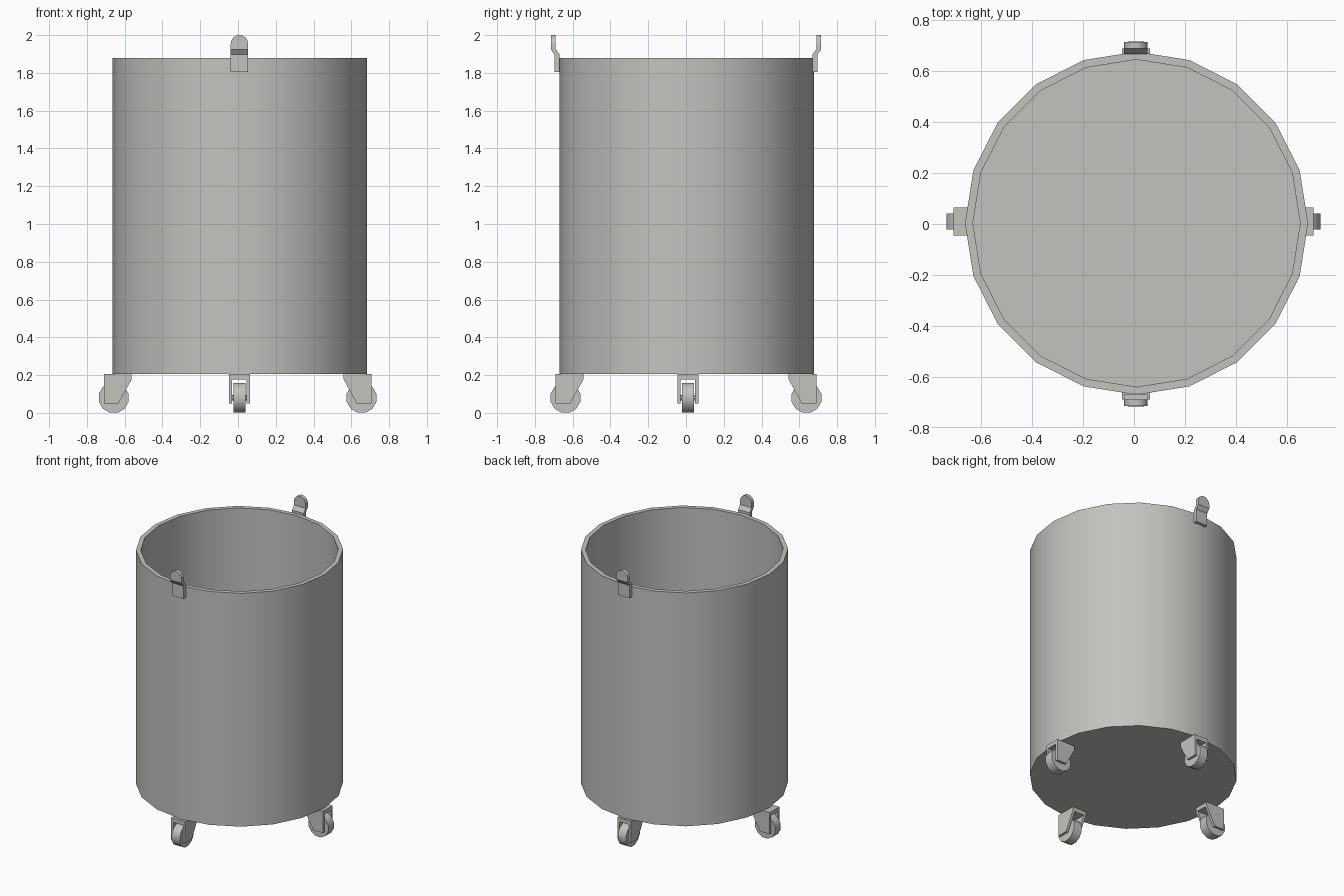
import bpy, bmesh, math
from mathutils import Matrix, Vector

cube = bpy.data.objects.get("Cube")
if cube:
    bpy.data.objects.remove(cube, do_unlink=True)

steel = bpy.data.materials.new("grey_steel")
steel.use_nodes = True
COLOUR = (0.54, 0.55, 0.52, 1)
steel.diffuse_color = COLOUR
steel.node_tree.nodes["Principled BSDF"].inputs["Base Color"].default_value = COLOUR


def finish(bm, name, matrix=None):
    """Turn a bmesh into a named, shaded object."""
    bmesh.ops.recalc_face_normals(bm, faces=bm.faces)
    if matrix:
        bm.transform(matrix)
    mesh = bpy.data.meshes.new(name)
    bm.to_mesh(mesh)
    bm.free()
    mesh.materials.append(steel)
    obj = bpy.data.objects.new(name, mesh)
    bpy.context.collection.objects.link(obj)
    bpy.ops.object.select_all(action="DESELECT")
    obj.select_set(True)
    bpy.context.view_layer.objects.active = obj
    bpy.ops.object.shade_smooth_by_angle(angle=math.radians(35))
    return obj


def loft(bm, rings):
    """Join equal-length rings of points and cap both ends."""
    rings = [[bm.verts.new(p) for p in ring] for ring in rings]
    n = len(rings[0])
    for a, b in zip(rings, rings[1:]):
        for i in range(n):
            j = (i + 1) % n
            bm.faces.new((a[i], a[j], b[j], b[i]))
    bm.faces.new(rings[0])
    bm.faces.new(rings[-1])


def circle(radius, z, sides):
    return [(radius * math.cos(math.tau * i / sides),
             radius * math.sin(math.tau * i / sides), z) for i in range(sides)]


# Open drum with a thin wall and floor
bm = bmesh.new()
loft(bm, [circle(r, z, 20) for r, z in
          ((0.674, 0.205), (0.674, 1.88), (0.643, 1.88), (0.643, 0.235))])
finish(bm, "drum", Matrix.Translation((0.01, 0.003, 0)))


def lifting_tab(name, matrix):
    """Stepped strap with a round top; local -y points outwards."""
    half, thick = 0.046, 0.026
    rows = [(half, 1.805, 0), (half, 1.897, 0), (half, 1.925, -0.021)]
    for deg in (0, 22.5, 45, 67.5, 84):
        a = math.radians(deg)
        rows.append((half * math.cos(a), 1.954 + half * math.sin(a), -0.021))
    bm = bmesh.new()
    loft(bm, [[(-w, y, z), (w, y, z), (w, y - thick, z), (-w, y - thick, z)]
              for w, z, y in rows])
    finish(bm, name, matrix)


for name, y, turn in (("front_tab", -0.669, 0), ("back_tab", 0.669, math.pi)):
    lifting_tab(name, Matrix.Translation((0.0075, y, 0)) @ Matrix.Rotation(turn, 4, "Z"))


def caster(side, matrix):
    """Fork and wheel; local +x points outwards from the wheel centre."""
    cheek = [(0.052, 0.205), (-0.095, 0.205), (-0.095, 0.178),
             (-0.025, 0.05), (0.052, 0.05)]
    crown = [(0.052, 0.205), (-0.095, 0.205), (-0.095, 0.176), (0.052, 0.176)]
    bm = bmesh.new()
    for outline, y0, y1 in ((cheek, -0.055, -0.038), (cheek, 0.038, 0.055),
                            (crown, -0.038, 0.038)):
        loft(bm, [[(x, y, z) for x, z in outline] for y in (y0, y1)])
    finish(bm, side + "_fork", matrix)

    lay = Matrix.Translation((0, 0, 0.08)) @ Matrix.Rotation(math.pi / 2, 4, "X")
    for part, radius, width, sides in (("wheel", 0.0815, 0.064, 12),
                                       ("axle", 0.015, 0.09, 8)):
        bm = bmesh.new()
        bmesh.ops.create_cone(bm, cap_ends=True, segments=sides, radius1=radius,
                              radius2=radius, depth=width)
        spin = Matrix.Rotation(math.pi / sides, 4, "Z")
        # Put flat sides of the wheel on the ground
        if abs(math.cos(math.pi / sides) * radius - 0.08) > 0.01:
            spin = Matrix.Identity(4)
        bm.transform(spin)
        finish(bm, side + "_" + part, matrix @ lay)


# Four casters around the rim
for side, x, y, turn in (("left", 0.654, 0.01, 0), ("back", 0.0075, 0.638, 90),
                         ("right", -0.658, 0.01, 180), ("front", 0.0075, -0.638, 270)):
    caster(side, Matrix.Translation((x, y, 0)) @ Matrix.Rotation(math.radians(turn), 4, "Z"))
